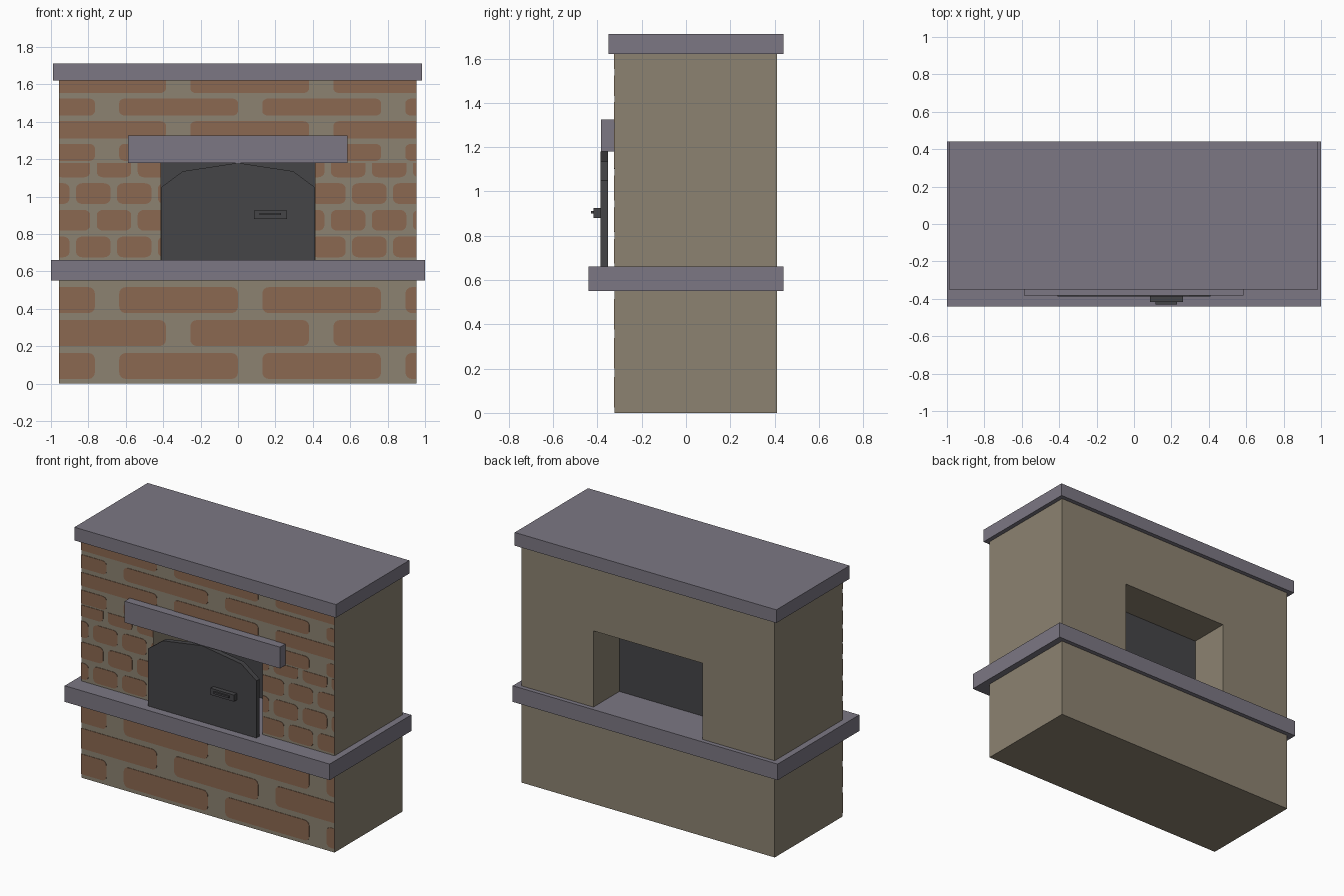
import bpy, bmesh, math
from mathutils import Vector

cube = bpy.data.objects.get("Cube")
if cube:
    bpy.data.objects.remove(cube, do_unlink=True)


def material(name, r, g, b):
    m = bpy.data.materials.new(name)
    m.use_nodes = True
    m.diffuse_color = (r, g, b, 1)
    m.node_tree.nodes["Principled BSDF"].inputs["Base Color"].default_value = (r, g, b, 1)
    return m


mortar = material("mortar beige", 0.265, 0.226, 0.165)
brick = material("brick brown", 0.258, 0.138, 0.082)
stone = material("slate stone", 0.2, 0.185, 0.227)
iron = material("dark iron", 0.06, 0.059, 0.064)


def finish(name, bm, mat):
    bmesh.ops.recalc_face_normals(bm, faces=bm.faces[:])
    mesh = bpy.data.meshes.new(name)
    bm.to_mesh(mesh)
    bm.free()
    mesh.materials.append(mat)
    obj = bpy.data.objects.new(name, mesh)
    bpy.context.collection.objects.link(obj)
    return obj


def prism(name, outline, y0, y1, mat):
    """Extrude an (x, z) outline from y0 to y1."""
    bm = bmesh.new()
    face = bm.faces.new([bm.verts.new((x, y0, z)) for x, z in outline])
    geom = bmesh.ops.extrude_face_region(bm, geom=[face])["geom"]
    moved = [v for v in geom if isinstance(v, bmesh.types.BMVert)]
    bmesh.ops.translate(bm, vec=(0, y1 - y0, 0), verts=moved)
    return finish(name, bm, mat)


def box(name, x0, x1, y0, y1, z0, z1, mat):
    return prism(name, [(x0, z0), (x1, z0), (x1, z1), (x0, z1)], y0, y1, mat)


LEFT, RIGHT, FRONT, BACK = -0.957, 0.955, -0.323, 0.41
SHELF, ARCH, EAVES = 0.66, 1.18, 1.62
HOLE = 0.412

# Masonry body: solid base and an upper block pierced by the firebox
box("base_block", LEFT, RIGHT, FRONT, BACK, 0, 0.55, mortar)
prism("chimney_breast",
      [(LEFT, SHELF), (-HOLE, SHELF), (-HOLE, ARCH), (HOLE, ARCH),
       (HOLE, SHELF), (RIGHT, SHELF), (RIGHT, EAVES), (LEFT, EAVES)],
      FRONT, BACK, mortar)

# Stone slabs
box("hearth_shelf", -1, 1, -0.44, 0.44, 0.55, SHELF, stone)
box("top_slab", -0.99, 0.985, -0.35, 0.44, EAVES, 1.71, stone)
box("lintel", -0.588, 0.585, -0.383, FRONT, ARCH, 1.325, stone)

# Firebox plate, arched door and handle
box("firebox_plate", -HOLE, HOLE, 0.11, 0.13, SHELF, ARCH, iron)
prism("door", [(-0.41, SHELF), (0.41, SHELF), (0.41, 1.05), (0.295, 1.135),
               (0, ARCH), (-0.295, 1.135), (-0.41, 1.05)], -0.387, -0.352, iron)
box("door_handle", 0.085, 0.262, -0.418, -0.387, 0.88, 0.925, iron)
box("handle_grip", 0.115, 0.23, -0.43, -0.418, 0.9, 0.912, iron)


def rounded_rect(x0, x1, z0, z1, rx, rz, steps=4):
    points = []
    corners = [(x1 - rx, z1 - rz), (x0 + rx, z1 - rz), (x0 + rx, z0 + rz), (x1 - rx, z0 + rz)]
    for quarter, (cx, cz) in enumerate(corners):
        for i in range(steps + 1):
            a = (quarter + i / steps) * math.pi / 2
            points.append((cx + rx * math.cos(a), cz + rz * math.sin(a)))
    return points


def brick_panel(name, x0, x1, z0, z1, first, rows, size, pitch, starts, radius):
    """Running-bond brick plates, trimmed to the panel rectangle."""
    bm = bmesh.new()
    for row in range(rows):
        bottom = first + row * pitch[1]
        x = starts[row % 2]
        while x > x0:
            x -= pitch[0]
        while x < x1:
            outline = rounded_rect(x, x + size[0], bottom, bottom + size[1], *radius)
            bm.faces.new([bm.verts.new((px, FRONT - 0.003, pz)) for px, pz in outline])
            x += pitch[0]
    for point, normal in (((x0, 0, 0), (-1, 0, 0)), ((x1, 0, 0), (1, 0, 0)),
                          ((0, 0, z0), (0, 0, -1)), ((0, 0, z1), (0, 0, 1))):
        bmesh.ops.bisect_plane(bm, geom=bm.verts[:] + bm.edges[:] + bm.faces[:],
                               plane_co=point, plane_no=normal, clear_outer=True)
    # thicken back to the wall
    geom = bmesh.ops.extrude_face_region(bm, geom=bm.faces[:])["geom"]
    moved = [v for v in geom if isinstance(v, bmesh.types.BMVert)]
    bmesh.ops.translate(bm, vec=Vector((0, 0.003, 0)), verts=moved)
    finish(name, bm, brick)


# Brick facing
long_starts = (0.13, 0.51)
brick_panel("base_bricks", LEFT, RIGHT, 0, 0.55, 0.025, 3,
            (0.635, 0.138), (0.765, 0.176), long_starts, (0.033, 0.035))
brick_panel("upper_bricks", LEFT, RIGHT, ARCH, EAVES, 1.19, 4,
            (0.635, 0.092), (0.765, 0.121), long_starts, (0.033, 0.024))
for name, x0, x1, starts in (("right_bricks", LEFT, -HOLE, (-0.866, -0.755)),
                             ("left_bricks", HOLE, RIGHT, (0.61, 0.497))):
    brick_panel(name, x0, x1, SHELF, ARCH, 0.675, 4,
                (0.184, 0.111), (0.219, 0.1425), starts, (0.034, 0.028))
